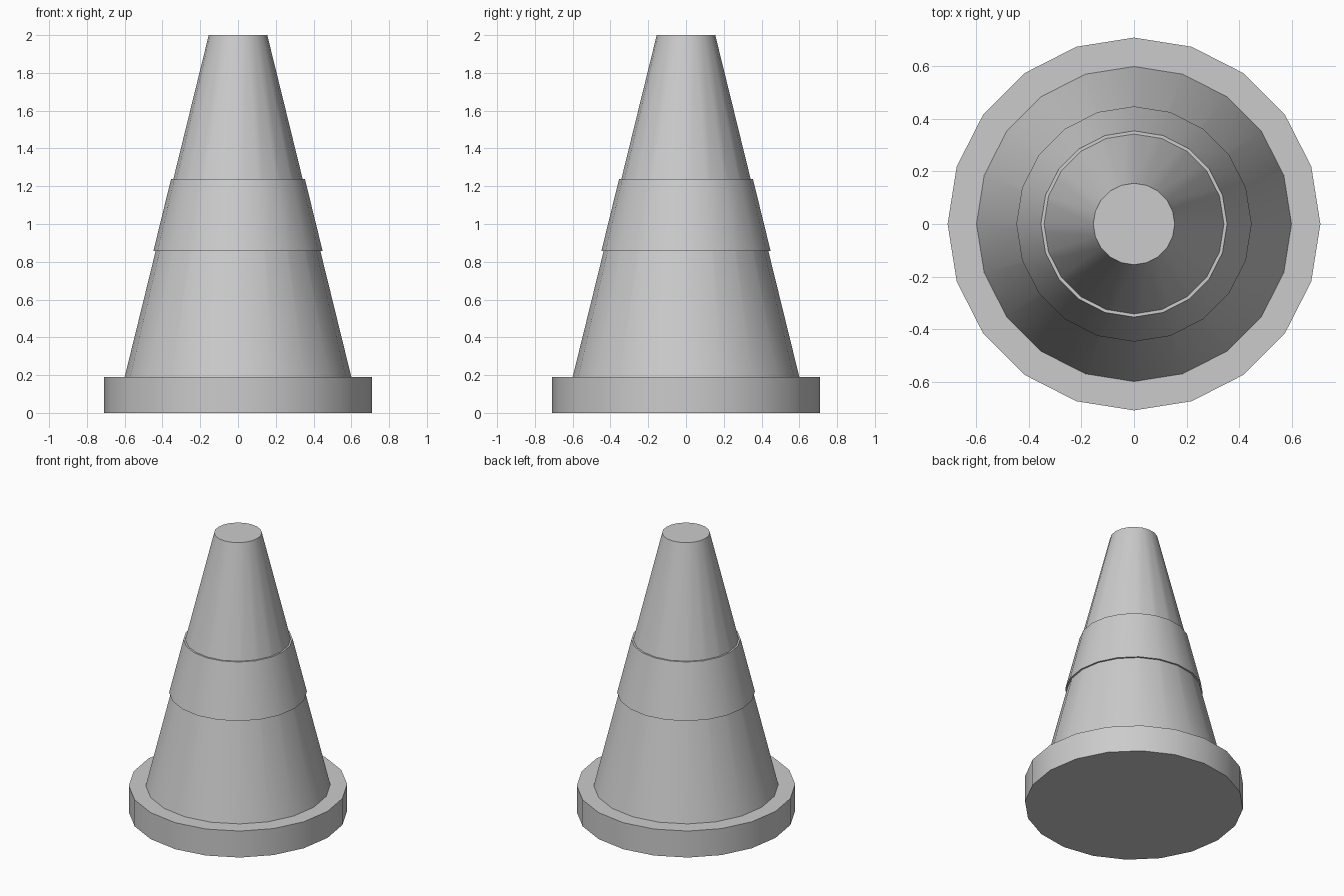
import bpy, bmesh
from math import sin, cos, pi, radians

if "Cube" in bpy.data.objects:
    bpy.data.objects.remove(bpy.data.objects["Cube"])

SIDES = 20


def lathe(name, profile):
    """Revolve an outside profile (radius, z) listed bottom to top; radius 0 closes an end."""
    bm = bmesh.new()
    rings = []
    for r, z in profile:
        count = SIDES if r > 0 else 1
        rings.append([bm.verts.new((r * cos(2 * pi * i / SIDES), r * sin(2 * pi * i / SIDES), z))
                      for i in range(count)])
    for low, high in zip(rings, rings[1:]):
        if len(low) == 1:
            bm.faces.new(high[::-1])      # bottom cap
        elif len(high) == 1:
            bm.faces.new(low)             # top cap
        else:
            for i in range(SIDES):
                j = (i + 1) % SIDES
                bm.faces.new((low[i], low[j], high[j], high[i]))
    # a cap is one flat n-gon, so its centre point is not needed
    bmesh.ops.delete(bm, geom=[v for v in bm.verts if not v.link_faces], context='VERTS')
    mesh = bpy.data.meshes.new(name)
    bm.to_mesh(mesh)
    bm.free()
    obj = bpy.data.objects.new(name, mesh)
    bpy.context.collection.objects.link(obj)
    bpy.ops.object.select_all(action='DESELECT')
    obj.select_set(True)
    bpy.context.view_layer.objects.active = obj
    bpy.ops.object.shade_smooth_by_angle(angle=radians(30))
    return obj


BASE_TOP, TOP = 0.19, 2.0
R_FOOT, R_TIP = 0.60, 0.155


def cone_radius(z):
    return R_FOOT + (R_TIP - R_FOOT) * (z - BASE_TOP) / (TOP - BASE_TOP)


# round base plate
lathe("base", [(0, 0), (0.71, 0), (0.71, BASE_TOP), (0, BASE_TOP)])

# tapered body with a flat tip
lathe("cone_body", [(R_FOOT, BASE_TOP), (R_TIP, TOP), (0, TOP)])

# raised band wrapped around the body
low, high, lift = 0.857, 1.237, 0.012
lathe("band", [(cone_radius(low), low), (cone_radius(low) + lift, low),
               (cone_radius(high) + lift, high), (cone_radius(high), high)])
